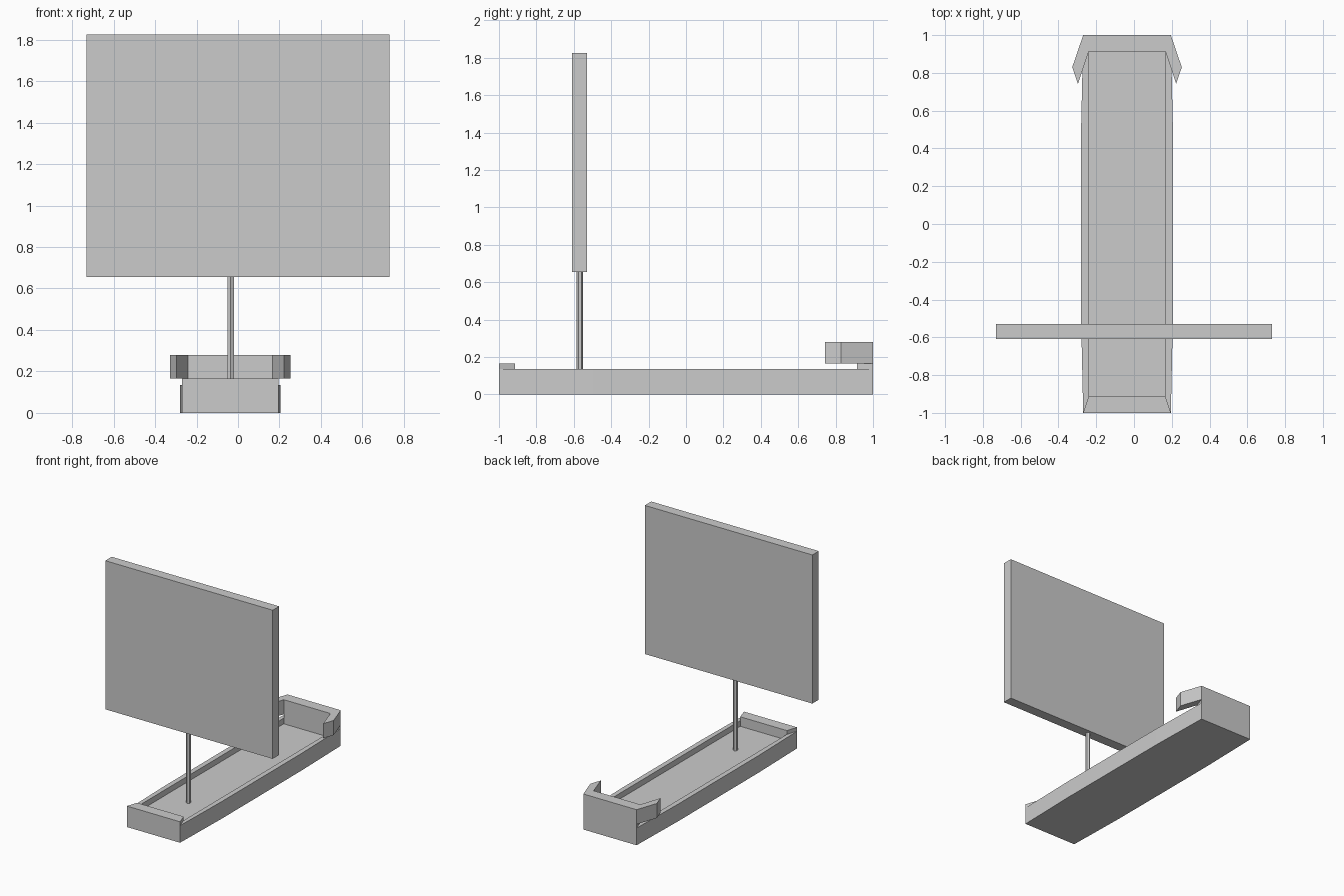
import bpy, bmesh, math

if "Cube" in bpy.data.objects:
    bpy.data.objects.remove(bpy.data.objects["Cube"])

CX = -0.037  # hull centreline


def make_object(name, bm):
    bmesh.ops.recalc_face_normals(bm, faces=bm.faces)
    mesh = bpy.data.meshes.new(name)
    bm.to_mesh(mesh)
    bm.free()
    obj = bpy.data.objects.new(name, mesh)
    bpy.context.collection.objects.link(obj)
    return obj


def loft(name, rings):
    """Join rings of equal length, capping the first and last."""
    bm = bmesh.new()
    loops = [[bm.verts.new(p) for p in ring] for ring in rings]
    n = len(loops[0])
    for a, b in zip(loops, loops[1:]):
        for i in range(n):
            j = (i + 1) % n
            bm.faces.new((a[i], a[j], b[j], b[i]))
    bm.faces.new(loops[0])
    bm.faces.new(loops[-1])
    return make_object(name, bm)


def at(outline, z):
    return [(x, y, z) for x, y in outline]


def mirrored(half):
    """Complete a right-hand half outline across the hull centreline."""
    return ([(CX + x, y) for x, y in half]
            + [(CX - x, y) for x, y in reversed(half)])


def prism(name, outline, z0, z1):
    return loft(name, [at(outline, z0), at(outline, z1)])


# Open hull: outer shell, rim and sunken deck
outer = mirrored([(0.232, -1), (0.243, -0.5), (0.243, 0.5), (0.232, 1)])
inner = mirrored([(0.203, -0.913), (0.203, -0.5), (0.203, 0.5), (0.203, 0.913)])
loft("hull", [at(outer, 0), at(outer, 0.135), at(inner, 0.135), at(inner, 0.09)])

# Raised end rails with mitred corners
for name, s in (("stern_rail", -1), ("bow_rail", 1)):
    prism(name, mirrored([(0.232, s), (0.203, s * 0.913)]), 0.135, 0.165)

# Bow guard with swept-back prongs
guard = mirrored([(0.232, 1), (0.29, 0.83), (0.26, 0.742), (0.203, 0.913)])
prism("bow_guard", guard, 0.165, 0.28)

# Six-sided mast
mast = [(-0.035 + 0.0175 * math.cos(a), -0.567 + 0.0175 * math.sin(a))
        for a in (math.radians(30 + 60 * i) for i in range(6))]
prism("mast", mast, 0.09, 0.656)

# Flat sail panel
sail = [(-0.73, -0.61), (0.73, -0.61), (0.73, -0.53), (-0.73, -0.53)]
prism("sail", sail, 0.655, 1.826)
